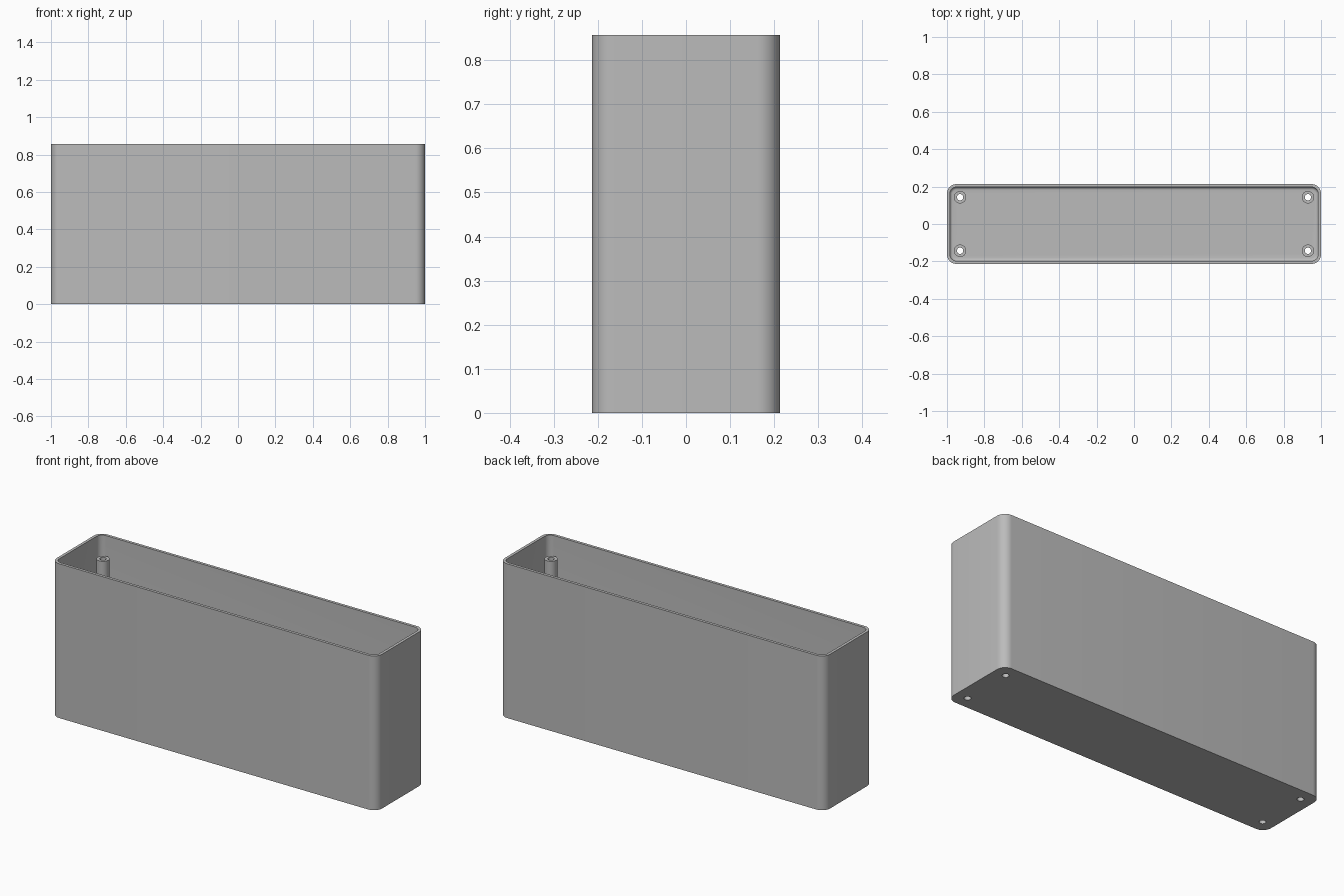
import bpy, bmesh, math

cube = bpy.data.objects.get("Cube")
if cube:
    bpy.data.objects.remove(cube, do_unlink=True)

HALF_X, HALF_Y, HEIGHT, RADIUS = 1.0, 0.213, 0.857, 0.05
WALL, FLOOR, FILLET = 0.016, 0.02, 0.015
POST_X, POST_Y, POST_TOP = 0.93, 0.143, 0.755
POST_R, HOLE_R = 0.033, 0.017

grey = bpy.data.materials.new("plain grey")
grey.use_nodes = True
colour = (0.5, 0.5, 0.5, 1)
grey.diffuse_color = colour
grey.node_tree.nodes["Principled BSDF"].inputs["Base Color"].default_value = colour


def rounded_ring(inset, z, steps=10):
    """Rounded rectangle outline, inset from the outer wall."""
    r = RADIUS - inset
    points = []
    for corner, (sx, sy) in enumerate([(1, 1), (-1, 1), (-1, -1), (1, -1)]):
        for i in range(steps + 1):
            a = math.pi / 2 * (corner + i / steps)
            points.append((sx * (HALF_X - RADIUS) + r * math.cos(a),
                           sy * (HALF_Y - RADIUS) + r * math.sin(a), z))
    return points


def circle_ring(x, y, r, z, sides=32):
    return [(x + r * math.cos(2 * math.pi * i / sides),
             y + r * math.sin(2 * math.pi * i / sides), z) for i in range(sides)]


def loft(bm, rings, caps):
    """Skin successive outlines with quads, optionally closing both ends."""
    loops = [[bm.verts.new(p) for p in ring] for ring in rings]
    n = len(loops[0])
    for a, b in zip(loops, loops[1:]):
        for i in range(n):
            j = (i + 1) % n
            bm.faces.new((a[i], a[j], b[j], b[i]))
    if caps:
        bm.faces.new(loops[0][::-1])
        bm.faces.new(loops[-1])


def make_object(name, bm):
    bmesh.ops.recalc_face_normals(bm, faces=bm.faces)
    mesh = bpy.data.meshes.new(name)
    bm.to_mesh(mesh)
    bm.free()
    mesh.materials.append(grey)
    obj = bpy.data.objects.new(name, mesh)
    bpy.context.collection.objects.link(obj)
    return obj


corners = [(sx * POST_X, sy * POST_Y) for sx in (-1, 1) for sy in (-1, 1)]

# Open case: outer wall, rim, inner wall, rounded foot and floor
bm = bmesh.new()
rings = [rounded_ring(0, 0), rounded_ring(0, HEIGHT), rounded_ring(WALL, HEIGHT)]
for i in range(6):
    a = math.pi / 2 * i / 5
    rings.append(rounded_ring(WALL + FILLET * (1 - math.cos(a)),
                              FLOOR + FILLET * (1 - math.sin(a))))
loft(bm, rings, True)
case = make_object("case", bm)

# Screw holes through the floor
bm = bmesh.new()
for x, y in corners:
    loft(bm, [circle_ring(x, y, HOLE_R, -0.1), circle_ring(x, y, HOLE_R, 0.1)], True)
cutter = make_object("hole_cutter", bm)
cutter.hide_render = True
cut = case.modifiers.new("screw_holes", 'BOOLEAN')
cut.operation = 'DIFFERENCE'
cut.solver = 'EXACT'
cut.object = cutter
bpy.context.view_layer.objects.active = case
bpy.ops.object.modifier_apply(modifier=cut.name)
bpy.data.objects.remove(cutter, do_unlink=True)

# Hollow screw posts standing on the floor
bm = bmesh.new()
for x, y in corners:
    loft(bm, [circle_ring(x, y, r, z) for r, z in
              ((POST_R, FLOOR), (POST_R, POST_TOP), (HOLE_R, POST_TOP),
               (HOLE_R, FLOOR), (POST_R, FLOOR))], False)
bmesh.ops.remove_doubles(bm, verts=bm.verts, dist=1e-5)
posts = make_object("screw_posts", bm)

# Smooth the round surfaces, keep the edges sharp
for obj in (case, posts):
    bpy.ops.object.select_all(action='DESELECT')
    obj.select_set(True)
    bpy.context.view_layer.objects.active = obj
    bpy.ops.object.shade_smooth_by_angle(angle=math.radians(30))
